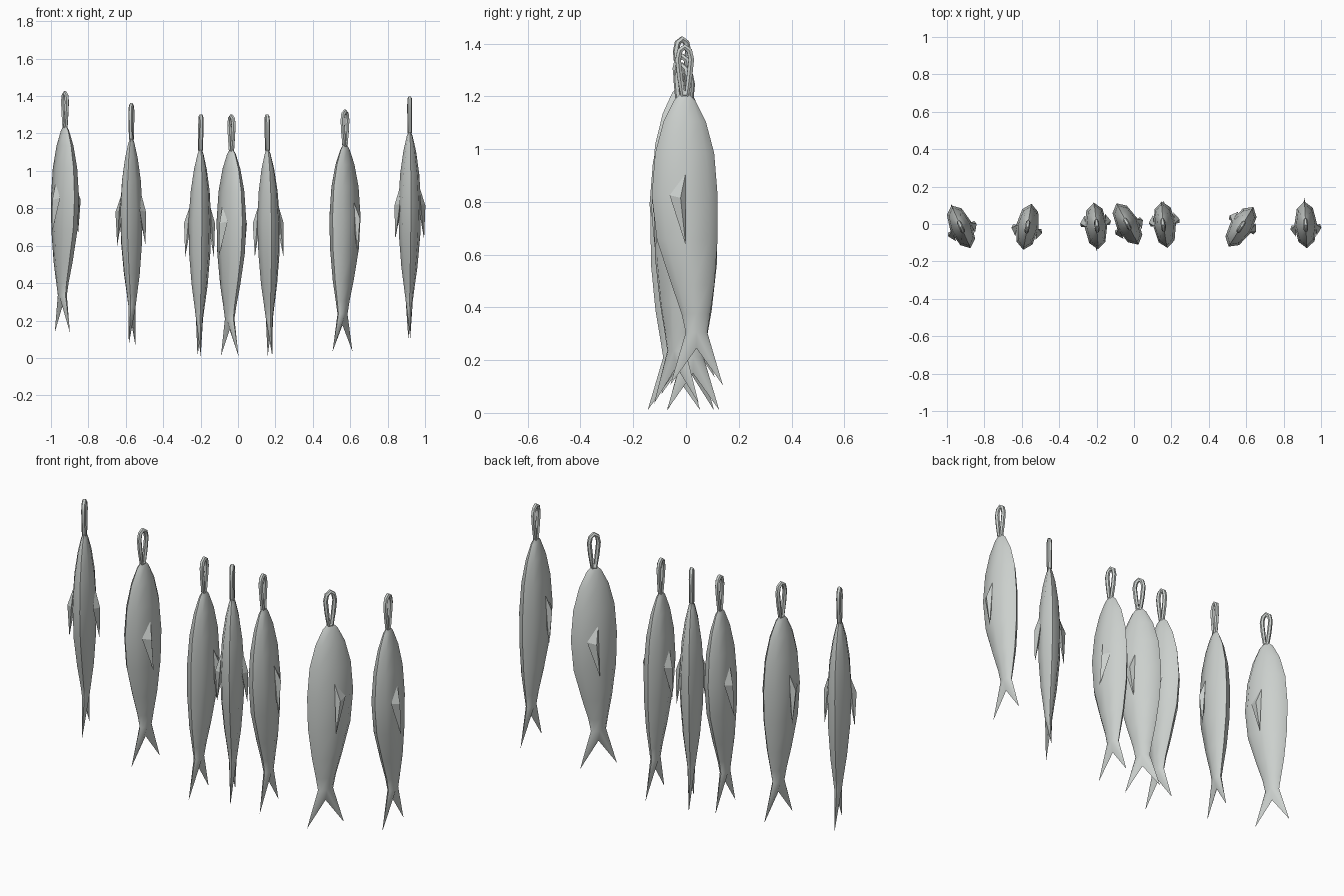
import bpy, bmesh, math
from mathutils import Vector

cube = bpy.data.objects.get("Cube")
if cube:
    bpy.data.objects.remove(cube, do_unlink=True)

# One silvery grey for everything
grey = bpy.data.materials.new("silver_grey")
grey.use_nodes = True
colour = (0.6, 0.63, 0.61, 1)
grey.diffuse_color = colour
grey.node_tree.nodes["Principled BSDF"].inputs["Base Color"].default_value = colour

# Body sections from the head down: height, half depth, half thickness
SECTIONS = [(-.02, .04, .016), (-.1, .08, .034), (-.22, .112, .051),
            (-.38, .125, .061), (-.55, .115, .057), (-.72, .081, .043),
            (-.83, .054, .028), (-.9, .041, .019)]
SIDES = 8


def bend(z, amount):
    """Sideways sweep of the rear body."""
    t = min(max((-z - .4) / .5, 0), 1)
    return amount * t * t * (3 - 2 * t)


def finish(name, mesh, place, angle=50):
    obj = bpy.data.objects.new(name, mesh)
    bpy.context.collection.objects.link(obj)
    mesh.materials.clear()
    mesh.materials.append(grey)
    obj.location, obj.rotation_euler = place
    bpy.ops.object.select_all(action='DESELECT')
    obj.select_set(True)
    bpy.context.view_layer.objects.active = obj
    bpy.ops.object.shade_smooth_by_angle(angle=math.radians(angle))


def from_bmesh(name, bm, place, angle=50):
    bmesh.ops.recalc_face_normals(bm, faces=bm.faces)
    mesh = bpy.data.meshes.new(name)
    bm.to_mesh(mesh)
    bm.free()
    finish(name, mesh, place, angle)


def make_body(name, sweep, place):
    bm = bmesh.new()
    rings = []
    for z, depth, thick in SECTIONS:
        ring = []
        for i in range(SIDES):
            a = 2 * math.pi * i / SIDES
            ring.append(bm.verts.new((thick * math.sin(a),
                                      depth * math.cos(a) + bend(z, sweep), z)))
        rings.append(ring)
    for upper, lower in zip(rings, rings[1:]):
        for i in range(SIDES):
            j = (i + 1) % SIDES
            bm.faces.new((upper[i], upper[j], lower[j], lower[i]))
    # pointed snout
    snout = bm.verts.new((0, 0, .02))
    for i in range(SIDES):
        bm.faces.new((snout, rings[0][i], rings[0][(i + 1) % SIDES]))
    # forked tail: two lobes meeting at a notch
    last = rings[-1]
    notch = bm.verts.new((0, sweep, -.96))
    half = SIDES // 2
    for side, start in ((1, 6), (-1, 2)):
        tip = bm.verts.new((0, sweep + side * .1, -1.1))
        for k in range(half):
            bm.faces.new((last[(start + k) % SIDES], last[(start + k + 1) % SIDES], tip))
        bm.faces.new((last[start], tip, notch))
        bm.faces.new((last[(start + half) % SIDES], notch, tip))
    from_bmesh(name, bm, place)


def make_fin(name, side, place):
    bm = bmesh.new()
    for x, y, z in ((.055, 0, -.3), (.055, -.06, -.38), (.083, -.02, -.39),
                    (.077, 0, -.57), (.05, -.01, -.42)):
        bm.verts.new((side * x, y, z))
    bmesh.ops.convex_hull(bm, input=bm.verts)
    from_bmesh(name, bm, place, 25)


def make_loop(name, place):
    curve = bpy.data.curves.new(name, 'CURVE')
    curve.dimensions = '3D'
    curve.bevel_depth = .012
    curve.bevel_resolution = 1
    right = [(.008, .0), (.018, .07), (.025, .135), (.018, .168)]
    path = right + [(0, .182)] + [(-y, z) for y, z in reversed(right)]
    spline = curve.splines.new('POLY')
    spline.points.add(len(path) - 1)
    for point, (y, z) in zip(spline.points, path):
        point.co = (0, y, z, 1)
    spline.use_cyclic_u = True
    temp = bpy.data.objects.new("loop_path", curve)
    bpy.context.collection.objects.link(temp)
    graph = bpy.context.evaluated_depsgraph_get()
    mesh = bpy.data.meshes.new_from_object(temp.evaluated_get(graph))
    bpy.data.objects.remove(temp, do_unlink=True)
    finish(name, mesh, place)


# Hanging fish: x, y, head height, turn in degrees, tail sweep, lean
FISH = [(-.925, -.015, 1.235, 24, .035, 0),
        (-.57, -.015, 1.17, -10, .02, 0),
        (-.2, -.01, 1.11, 185, .035, -.01),
        (-.035, 0, 1.11, 28, .02, 0),
        (.158, -.005, 1.11, 187, -.03, .015),
        (.572, -.015, 1.135, 148, .025, 0),
        (.918, -.005, 1.205, 3, .045, 0)]

for n, (x, y, z, turn, sweep, lean) in enumerate(FISH, 1):
    place = (Vector((x, y, z)), (0, lean, math.radians(turn)))
    make_body(f"fish_body_{n}", sweep, place)
    make_loop(f"hanging_loop_{n}", place)
    for label, side in (("left", 1), ("right", -1)):
        make_fin(f"{label}_fin_{n}", side, place)
